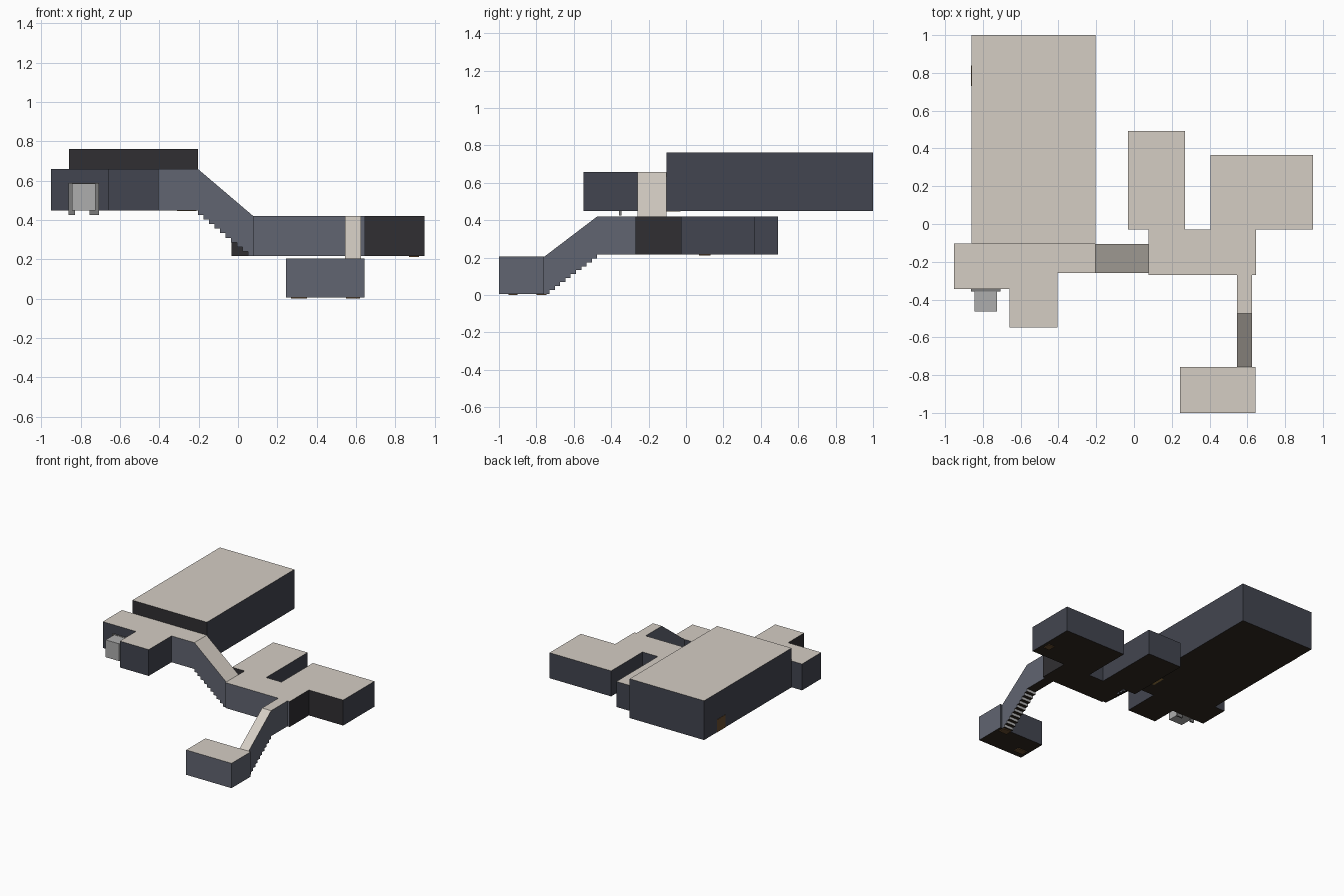
import bpy, bmesh

if "Cube" in bpy.data.objects:
    bpy.data.objects.remove(bpy.data.objects["Cube"])

COLOURS = {
    "roof": (0.66, 0.61, 0.55, 1),
    "floor": (0.03, 0.022, 0.015, 1),
    "light": (0.12, 0.13, 0.165, 1),
    "navy": (0.055, 0.06, 0.08, 1),
    "black": (0.03, 0.028, 0.032, 1),
    "step": (0.45, 0.45, 0.45, 1),
    "stone": (0.42, 0.42, 0.42, 1),
    "post": (0.2, 0.2, 0.2, 1),
    "wood": (0.14, 0.075, 0.03, 1),
    "brass": (0.3, 0.18, 0.05, 1),
}
MATS = {}
for key, col in COLOURS.items():
    MATS[key] = bpy.data.materials.new(key)
    MATS[key].diffuse_color = col


def prism(name, base, offset, side_mats, cap_mats):
    """Extrude a polygon along offset, with one material per side wall."""
    bm = bmesh.new()
    a = [bm.verts.new(p) for p in base]
    b = [bm.verts.new([p[i] + offset[i] for i in range(3)]) for p in base]
    n = len(base)
    keys = list(dict.fromkeys(list(side_mats) + list(cap_mats)))
    bm.faces.new(a[::-1]).material_index = keys.index(cap_mats[0])
    bm.faces.new(b).material_index = keys.index(cap_mats[1])
    for i in range(n):
        j = (i + 1) % n
        f = bm.faces.new((a[i], a[j], b[j], b[i]))
        f.material_index = keys.index(side_mats[i])
    bmesh.ops.recalc_face_normals(bm, faces=bm.faces)
    me = bpy.data.meshes.new(name)
    bm.to_mesh(me)
    bm.free()
    for k in keys:
        me.materials.append(MATS[k])
    ob = bpy.data.objects.new(name, me)
    bpy.context.collection.objects.link(ob)
    return ob


def room(name, outline, z0, z1, walls):
    return prism(name, [(x, y, z0) for x, y in outline], (0, 0, z1 - z0),
                 walls, ("floor", "roof"))


def box(name, x0, x1, y0, y1, z0, z1, mat):
    return prism(name, [(x0, y0, z0), (x1, y0, z0), (x1, y1, z0), (x0, y1, z0)],
                 (0, 0, z1 - z0), [mat] * 4, (mat, mat))


def stair(name, start, end, top, bottom, steps, place, offset):
    """Sloped roof above, stepped underside; place maps (run, z) to 3D."""
    profile = [(end, top[1]), (start, top[0])]
    mats = ["roof", "light"]
    run, rise = (end - start) / steps, (bottom[1] - bottom[0]) / steps
    for i in range(steps):
        s, z = start + i * run, bottom[0] + i * rise
        profile += [(s, z), (s, z + rise)]
        mats += ["step", "floor"]
    profile.append((end, bottom[1]))
    mats.append("light")
    return prism(name, [place(s, z) for s, z in profile], offset, mats, ("light", "light"))


# Great hall
room("great_hall", [(-.86, -.103), (-.203, -.103), (-.203, 1), (-.86, 1)], .449, .762,
     ["black", "navy", "navy", "navy"])

# Upper passage with its side room
room("upper_passage",
     [(-.952, -.345), (-.66, -.345), (-.66, -.547), (-.405, -.547),
      (-.405, -.26), (-.203, -.26), (-.203, -.103), (-.952, -.103)], .449, .659,
     ["navy", "black", "navy", "navy", "light", "light", "navy", "navy"])

# Middle floor: passage, two rooms and a narrow south corridor
room("middle_floor",
     [(.078, -.27), (.545, -.27), (.545, -.475), (.625, -.475), (.625, -.27), (.645, -.27),
      (.645, -.028), (.948, -.028), (.948, .366), (.405, .366), (.405, -.03),
      (.27, -.03), (.27, .492), (-.033, .492), (-.033, -.028), (.078, -.028)], .217, .42,
     ["light", "light", "light", "light", "light", "black", "black", "navy",
      "navy", "navy", "navy", "navy", "navy", "navy", "black", "navy"])

# Lowest room
room("lower_room", [(.243, -1), (.643, -1), (.643, -.758), (.243, -.758)], .007, .205,
     ["light", "light", "navy", "navy"])

# Enclosed stairways
stair("upper_stair", -.203, .078, (.659, .42), (.449, .217), 10,
      lambda s, z: (s, -.26, z), (0, .155, 0))
stair("lower_stair", -.475, -.758, (.42, .205), (.217, .007), 10,
      lambda s, z: (.545, s, z), (.08, 0, 0))

# Entrance porch with frame
box("porch", -.845, -.725, -.462, -.345, .449, .587, "stone")
for side, x0, x1 in (("left", -.862, -.83), ("right", -.755, -.707)):
    box("porch_post_" + side, x0, x1, -.357, -.345, .425, .585, "post")
box("porch_lintel", -.862, -.707, -.357, -.345, .56, .589, "post")

# Hall side door and thin floor plates showing underneath
box("hall_side_door", -.862, -.858, .73, .84, .449, .55, "wood")
box("hall_floor_plate", -.31, -.21, -.14, -.03, .447, .451, "brass")
box("lower_room_plate", .27, .35, -.95, -.90, 0, .009, "wood")
box("stair_foot_plate", .55, .62, -.80, -.745, 0, .009, "wood")
box("side_room_plate", .87, .92, .07, .13, .211, .219, "wood")

for m in bpy.data.materials:
    if m.users and not m.is_grease_pencil:
        m.use_nodes = True
        m.node_tree.nodes["Principled BSDF"].inputs["Base Color"].default_value = m.diffuse_color
